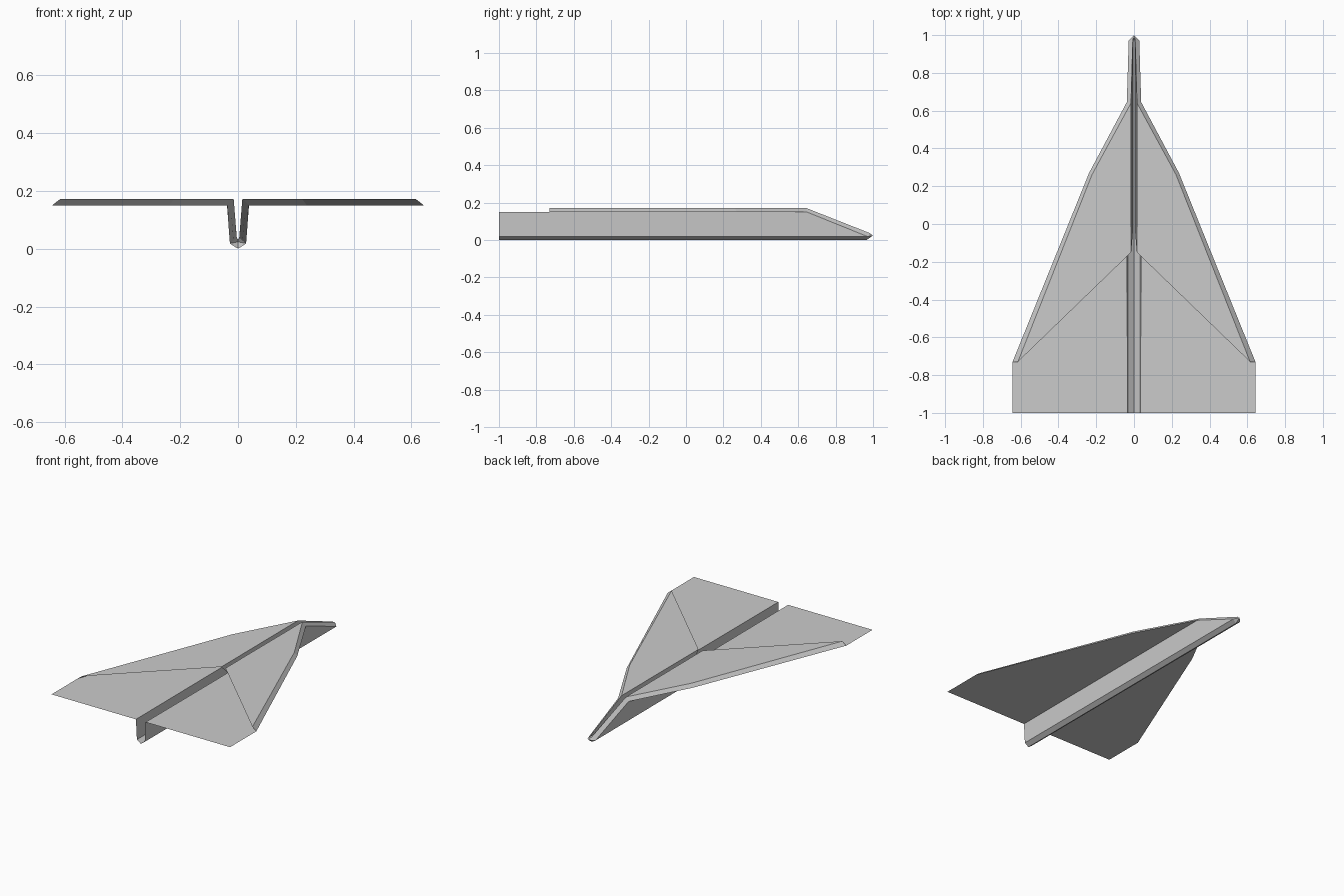
import bpy, bmesh

if "Cube" in bpy.data.objects:
    bpy.data.objects.remove(bpy.data.objects["Cube"])


def half_sheet(name, points, faces):
    """Folded paper panel for the +x half, mirrored to the other side."""
    bm = bmesh.new()
    v = {k: bm.verts.new(co) for k, co in points.items()}
    for f in faces:
        bm.faces.new([v[k] for k in f.split()])
    bmesh.ops.recalc_face_normals(bm, faces=bm.faces)
    mesh = bpy.data.meshes.new(name)
    bm.to_mesh(mesh)
    bm.free()
    ob = bpy.data.objects.new(name, mesh)
    bpy.context.collection.objects.link(ob)
    m = ob.modifiers.new("mirror", 'MIRROR')
    m.use_axis[0] = True
    m.merge_threshold = 0.0005
    return ob


LOW, TOP, MID = 0.15, 0.172, 0.161   # heights of the paper layers

# Lower sheet, creased leading edges and folded-over upper layer
paper = {
    # keel crease and outer keel wall
    "k0": (0, -1, 0), "k1": (0, 0.965, 0),
    "s0": (0.028, -1, 0.02), "s1": (0.028, 0.972, 0.018),
    # wing outline
    "w0": (0.035, -1, LOW), "w1": (0.643, -1, LOW), "w2": (0.643, -0.73, LOW),
    "w3": (0.238, 0.27, LOW), "w4": (0.038, 0.645, LOW),
    # upper layer outline
    "t0": (0.015, -0.15, TOP), "t1": (0.615, -0.73, TOP),
    "t2": (0.222, 0.262, TOP), "t3": (0.016, 0.64, TOP),
    # inner keel wall and nose
    "i0": (0.004, -0.02, 0.036), "i1": (0.006, 0.985, 0.036),
    "n": (0, 1, 0.024), "m": (0, 0.985, 0.034),
}
half_sheet("folded_paper_body", paper, [
    "k0 s0 s1 k1",            # keel underside
    "s0 w0 w4 s1",            # outer keel wall
    "w0 w1 w2 w3 w4",         # lower wing
    "w2 t1 t2 w3",            # rear leading edge
    "w3 t2 t3 w4",            # front leading edge
    "w4 t3 i1 s1",            # sloping nose edge
    "s1 i1 m n", "k1 s1 n",   # nose tip
    "t0 t1 t2 t3",            # upper wing layer
    "t0 t3 i1 i0",            # inner keel wall
])

# Hidden flap between the two layers
flap = {
    "a": (0.026, 0.63, MID), "b": (0.226, 0.26, MID), "c": (0.026, 0.06, MID),
    "d": (0.016, 0.2, 0.03), "e": (0.016, 0.95, 0.035),
}
half_sheet("inner_flap", flap, ["a b c", "a c d e"])
